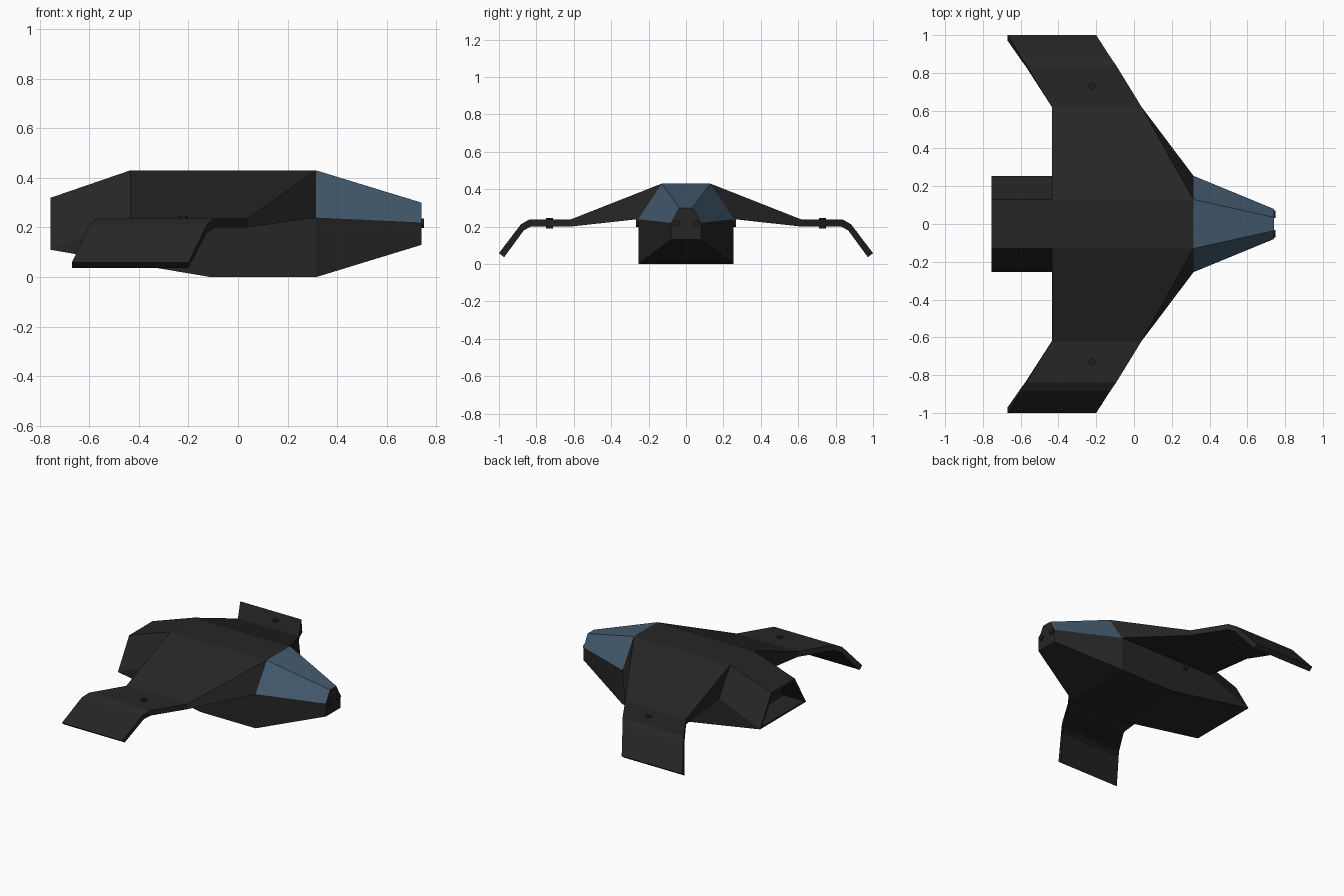
import bpy, bmesh
from mathutils import Matrix, Vector

if "Cube" in bpy.data.objects:
    bpy.data.objects.remove(bpy.data.objects["Cube"])


def material(name, rgb):
    m = bpy.data.materials.new(name)
    m.diffuse_color = (*rgb, 1)
    m.use_nodes = True
    m.node_tree.nodes["Principled BSDF"].inputs["Base Color"].default_value = m.diffuse_color
    return m


DARK = material("charcoal", (0.019, 0.019, 0.019))
BLUE = material("canopy blue", (0.058, 0.105, 0.16))
BLACK = material("fitting black", (0.014, 0.014, 0.014))


def finish(bm, name, mats):
    bmesh.ops.remove_doubles(bm, verts=bm.verts, dist=0.0005)
    me = bpy.data.meshes.new(name)
    bm.to_mesh(me)
    bm.free()
    for m in mats:
        me.materials.append(m)
    ob = bpy.data.objects.new(name, me)
    bpy.context.collection.objects.link(ob)
    return ob


def face(bm, verts):
    pts = []
    for v in verts:
        if all((v.co - p.co).length > 0.0005 for p in pts):
            pts.append(v)
    return bm.faces.new(pts)


# Fuselage: six-sided sections (x, top z, top half width, mid z, side half width, bottom z)
SECTIONS = [
    (0.74, 0.30, 0.035, 0.22, 0.08, 0.13),
    (0.315, 0.43, 0.13, 0.24, 0.255, 0.0),
    (-0.11, 0.43, 0.13, 0.24, 0.255, 0.0),
    (-0.435, 0.43, 0.13, 0.24, 0.255, 0.055),
    (-0.755, 0.32, 0.13, 0.11, 0.255, 0.11),
]
bm = bmesh.new()
rings = []
for x, tz, tw, mz, w, bz in SECTIONS:
    ring = [(tw, tz), (w, mz), (w, bz), (-w, bz), (-w, mz), (-tw, tz)]
    rings.append([bm.verts.new((x, y, z)) for y, z in ring])
for s in range(4):
    a, b = rings[s], rings[s + 1]
    for i in range(6):
        if s in (1, 2) and i in (0, 4):
            continue  # open where the wings join
        j = (i + 1) % 6
        f = face(bm, (a[i], a[j], b[j], b[i]))
        if s == 0 and i in (0, 4, 5):
            f.material_index = 1  # canopy glass
face(bm, rings[0])
tail = face(bm, rings[-1][::-1])
bmesh.ops.remove_doubles(bm, verts=bm.verts, dist=0.0005)
bmesh.ops.recalc_face_normals(bm, faces=bm.faces)
# Recessed exhaust
tail = min(bm.faces, key=lambda f: f.calc_center_median().x)
bmesh.ops.inset_region(bm, faces=[tail], thickness=0.022)
for v in bmesh.ops.extrude_discrete_faces(bm, faces=[tail])["faces"][0].verts:
    v.co.x += 0.16
finish(bm, "fuselage", [DARK, BLUE])

# Wings: stations (lead x, trail x, top y, top z, bottom y, bottom z)
STATIONS = [
    (0.315, -0.435, 0.13, 0.43, 0.255, 0.24),
    (0.04, -0.435, 0.62, 0.237, 0.62, 0.20),
    (-0.095, -0.57, 0.84, 0.237, 0.83, 0.20),
    (-0.125, -0.597, 0.883, 0.212, 0.867, 0.18),
    (-0.20, -0.67, 1.0, 0.058, 0.972, 0.037),
]
for side, label in ((1, "left"), (-1, "right")):
    bm = bmesh.new()
    rings = [[bm.verts.new((x, side * y, z)) for x, y, z in
              ((l, ty, tz), (t, ty, tz), (t, by, bz), (l, by, bz))]
             for l, t, ty, tz, by, bz in STATIONS]
    for a, b in zip(rings, rings[1:]):
        for i in range(4):
            j = (i + 1) % 4
            vs = (a[i], a[j], b[j], b[i])
            bm.faces.new(vs if side < 0 else vs[::-1])
    bm.faces.new(rings[-1] if side < 0 else rings[-1][::-1])
    bmesh.ops.recalc_face_normals(bm, faces=bm.faces)
    top = max(bm.faces, key=lambda f: f.calc_area() * abs(f.normal.z) * (f.calc_center_median().z > 0.25))
    if top.normal.z < 0:
        bmesh.ops.reverse_faces(bm, faces=bm.faces)
    finish(bm, label + "_wing", [DARK])


# Small round fittings
def fitting(name, loc, axis, radius, length):
    bm = bmesh.new()
    rot = Vector(axis).to_track_quat("Z", "Y").to_matrix().to_4x4()
    bmesh.ops.create_cone(bm, cap_ends=True, segments=12, radius1=radius, radius2=radius,
                          depth=length, matrix=Matrix.Translation(loc) @ rot)
    finish(bm, name, [BLACK])


for s, label in ((1, "left"), (-1, "right")):
    fitting(label + "_nose_thruster", (0.735, s * 0.052, 0.217), (1, 0, 0), 0.019, 0.03)
    fitting(label + "_wing_thruster", (-0.22, s * 0.73, 0.218), (0, 0, 1), 0.019, 0.056)
    fitting(label + "_side_thruster", (-0.22, s * 0.255, 0.218), (0, 1, 0), 0.019, 0.026)
